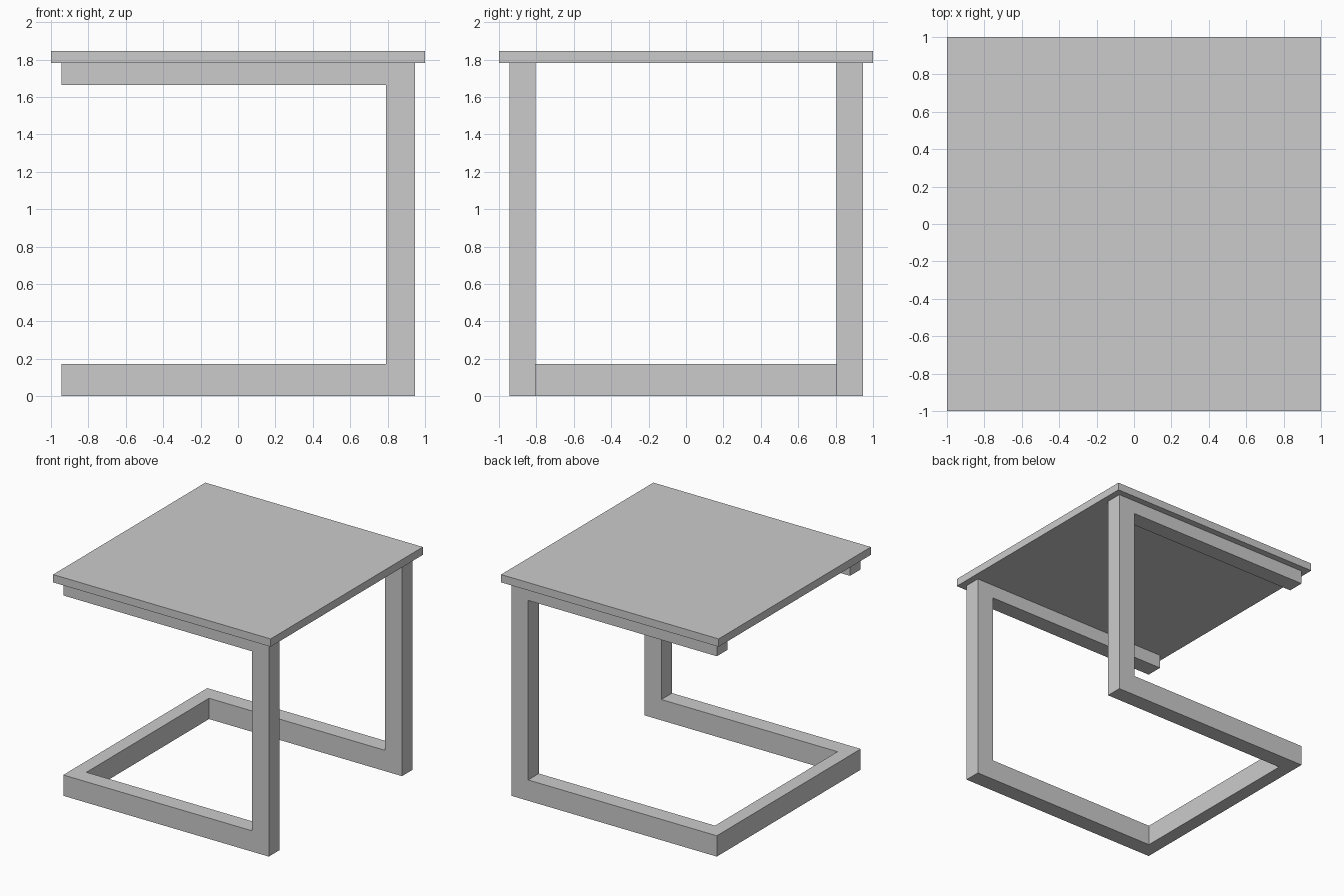
import bpy
import bmesh

if "Cube" in bpy.data.objects:
    bpy.data.objects.remove(bpy.data.objects["Cube"])

OUT = 0.945        # outer half-width of the frame
INNER_Y = 0.805    # inner face of the side frames
RAIL_X = -0.83     # inner face of the floor cross rail
TOP_Z = 1.78       # underside of the table top


def prism(name, profile, y0, y1):
    """Extrude an x-z outline from y0 to y1."""
    bm = bmesh.new()
    face = bm.faces.new([bm.verts.new((x, y0, z)) for x, z in profile])
    ext = bmesh.ops.extrude_face_region(bm, geom=[face])
    moved = [v for v in ext["geom"] if isinstance(v, bmesh.types.BMVert)]
    bmesh.ops.translate(bm, verts=moved, vec=(0, y1 - y0, 0))
    bmesh.ops.recalc_face_normals(bm, faces=bm.faces)
    mesh = bpy.data.meshes.new(name)
    bm.to_mesh(mesh)
    bm.free()
    obj = bpy.data.objects.new(name, mesh)
    bpy.context.collection.objects.link(obj)
    return obj


def rect(x0, x1, z0, z1):
    return [(x0, z0), (x1, z0), (x1, z1), (x0, z1)]


# Square table top
prism("table_top", rect(-1, 1, TOP_Z, 1.845), -1, 1)

# C-shaped side frame: floor rail, upright leg and top rail in one piece
c_outline = [(-OUT, 0), (OUT, 0), (OUT, TOP_Z), (-OUT, TOP_Z),
             (-OUT, 1.665), (0.79, 1.665), (0.79, 0.173), (-OUT, 0.173)]
sides = prism("side_frames", c_outline, -OUT, -INNER_Y)
sides.modifiers.new("mirror_to_back", "MIRROR").use_axis = (False, True, False)

# Floor cross rail joining the two side frames
prism("floor_cross_rail", rect(-OUT, RAIL_X, 0, 0.173), -INNER_Y, INNER_Y)
